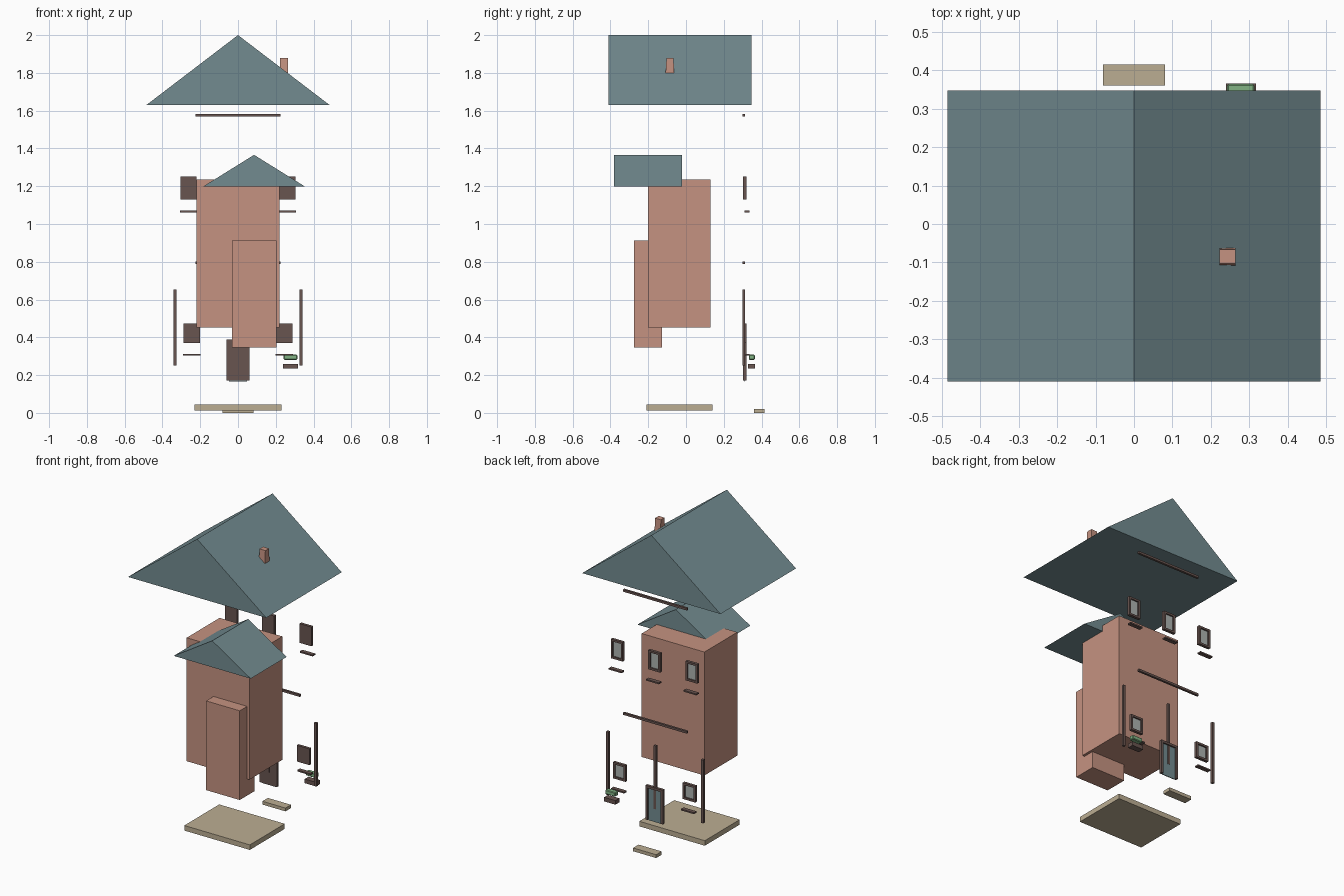
import bpy, bmesh

if "Cube" in bpy.data.objects:
    bpy.data.objects.remove(bpy.data.objects["Cube"])

def material(name, rgb):
    m = bpy.data.materials.new(name)
    m.diffuse_color = (*rgb, 1)
    m.use_nodes = True
    m.node_tree.nodes["Principled BSDF"].inputs["Base Color"].default_value = m.diffuse_color
    return m

BRICK = material("brick", (0.56, 0.29, 0.22))
SLATE = material("slate", (0.17, 0.26, 0.28))
STONE = material("stone", (0.50, 0.42, 0.29))
WOOD = material("wood", (0.14, 0.09, 0.08))
GLASS = material("glass", (0.42, 0.45, 0.44))
LEAF = material("leaf", (0.22, 0.45, 0.23))


def make(name, bm, mat):
    bmesh.ops.recalc_face_normals(bm, faces=bm.faces)
    me = bpy.data.meshes.new(name)
    bm.to_mesh(me)
    bm.free()
    me.materials.append(mat)
    ob = bpy.data.objects.new(name, me)
    bpy.context.collection.objects.link(ob)
    return ob


def add_box(bm, x, y, z, taper=1.0):
    verts = bmesh.ops.create_cube(bm, size=1)["verts"]
    for v in verts:
        k = taper if v.co.z > 0 else 1
        v.co = [(a + b) / 2 + c * s * (b - a)
                for (a, b), c, s in zip((x, y, z), v.co, (1, k, 1))]


def box(name, x, y, z, mat, taper=1.0):
    bm = bmesh.new()
    add_box(bm, x, y, z, taper)
    return make(name, bm, mat)


def gable(name, x, y, z):
    # triangular profile extruded along y
    bm = bmesh.new()
    profile = [(x[0], z[0]), (x[1], z[0]), ((x[0] + x[1]) / 2, z[1])]
    face = bm.faces.new([bm.verts.new((px, y[0], pz)) for px, pz in profile])
    ext = bmesh.ops.extrude_face_region(bm, geom=[face])["geom"]
    moved = [g for g in ext if isinstance(g, bmesh.types.BMVert)]
    bmesh.ops.translate(bm, verts=moved, vec=(0, y[1] - y[0], 0))
    make(name, bm, SLATE)


def framed_panel(name, cx, w, z, rim, pane_mat, bottom_rim=True):
    # backed frame opening towards the rear, with a recessed pane
    y, x0, x1 = (0.305, 0.32), cx - w / 2, cx + w / 2
    bm = bmesh.new()
    add_box(bm, (x0, x1), (0.302, 0.308), z)
    add_box(bm, (x0, x0 + rim), y, z)
    add_box(bm, (x1 - rim, x1), y, z)
    add_box(bm, (x0 + rim, x1 - rim), y, (z[1] - rim, z[1]))
    low = z[0] - 0.004
    if bottom_rim:
        add_box(bm, (x0 + rim, x1 - rim), y, (z[0], z[0] + rim))
        low = z[0] + rim
    make(name + "_frame", bm, WOOD)
    box(name + "_pane", (x0 + rim, x1 - rim), (0.306, 0.311),
        (low, z[1] - rim), pane_mat)


# roofs and chimney
gable("main_roof", (-0.485, 0.485), (-0.41, 0.347), (1.63, 2.0))
gable("wing_roof", (-0.185, 0.355), (-0.38, -0.02), (1.198, 1.366))
box("chimney", (0.223, 0.264), (-0.108, -0.062), (1.797, 1.88), BRICK, 0.8)

# wall blocks
box("main_walls", (-0.22, 0.22), (-0.20, 0.13), (0.452, 1.235), BRICK)
box("wing_walls", (-0.032, 0.204), (-0.274, -0.127), (0.347, 0.913), BRICK)

# foundation and door step
box("foundation", (-0.23, 0.23), (-0.21, 0.14), (0.013, 0.045), STONE)
box("door_step", (-0.081, 0.081), (0.36, 0.415), (0, 0.021), STONE)

# horizontal timbers and posts on the rear wall
for name, z in (("upper_rail", 1.576), ("middle_rail", 0.795)):
    box(name, (-0.224, 0.224), (0.298, 0.312), (z - 0.007, z + 0.007), WOOD)
for i, x in enumerate((-0.333, 0, 0.333)):
    box(f"post_{i}", (x - 0.008, x + 0.008), (0.298, 0.313), (0.25, 0.652), WOOD)

# windows with sills
for i, x in enumerate((-0.262, 0, 0.262)):
    framed_panel(f"upper_window_{i}", x, 0.084, (1.129, 1.251), 0.013, GLASS)
    box(f"upper_sill_{i}", (x - 0.045, x + 0.045), (0.31, 0.336), (1.062, 1.071), WOOD)
for i, x in enumerate((-0.245, 0.245)):
    framed_panel(f"lower_window_{i}", x, 0.088, (0.371, 0.474), 0.013, GLASS)
    box(f"lower_sill_{i}", (x - 0.046, x + 0.046), (0.31, 0.336), (0.304, 0.313), WOOD)

# door
framed_panel("door", 0, 0.123, (0.171, 0.388), 0.015, SLATE, False)

# planter box and shrub
box("planter", (0.239, 0.318), (0.327, 0.366), (0.234, 0.26), WOOD)
shrub = box("shrub", (0.242, 0.314), (0.333, 0.364), (0.281, 0.308), LEAF)
bev = shrub.modifiers.new("bevel", 'BEVEL')
bev.width, bev.segments = 0.004, 1
